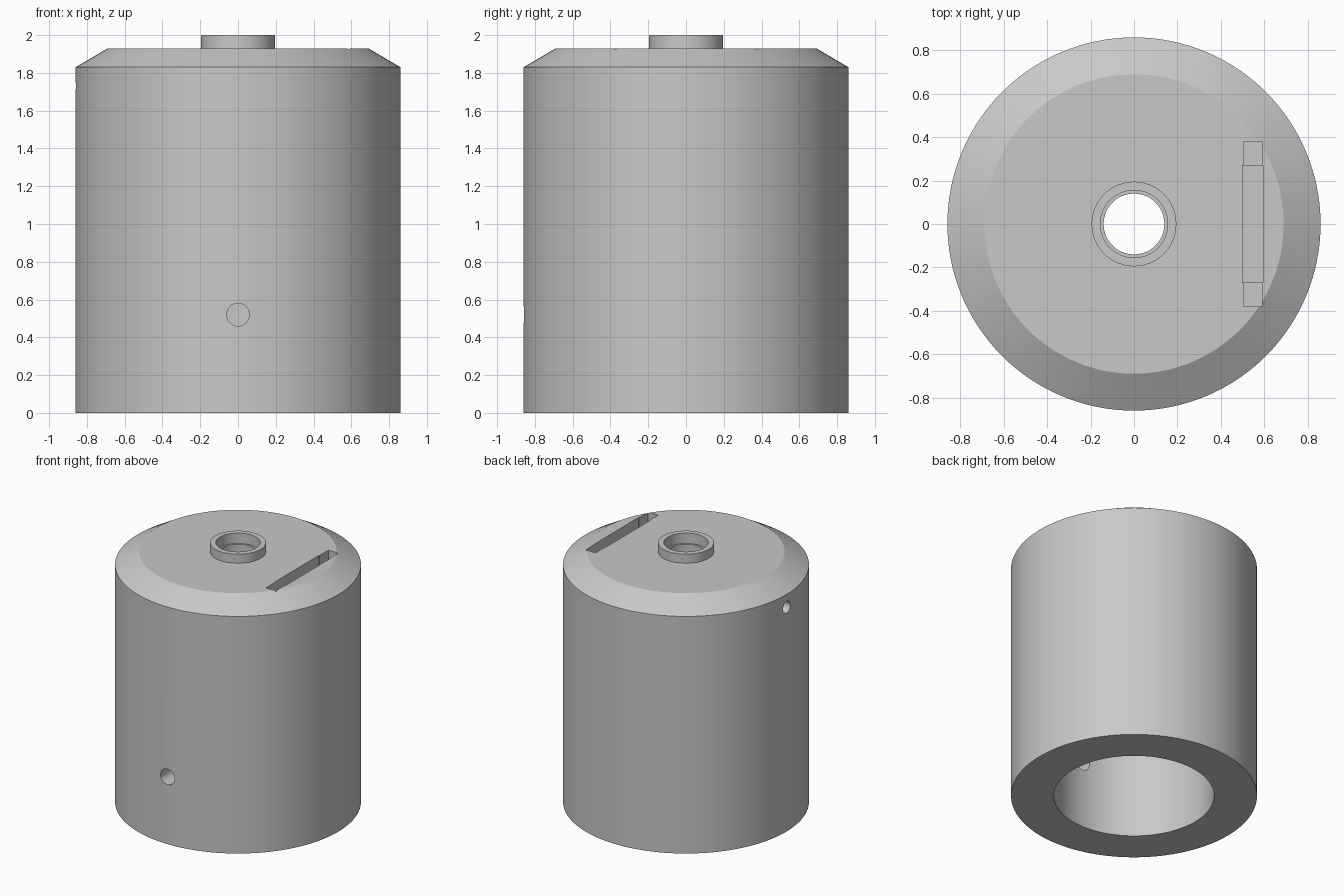
import bpy, bmesh, math
from mathutils import Matrix

cube = bpy.data.objects.get("Cube")
if cube:
    bpy.data.objects.remove(cube, do_unlink=True)

grey = bpy.data.materials.new("plain grey")
grey.use_nodes = True
colour = (0.58, 0.58, 0.58, 1)
grey.diffuse_color = colour
grey.node_tree.nodes["Principled BSDF"].inputs["Base Color"].default_value = colour


def make_object(name, bm):
    bmesh.ops.recalc_face_normals(bm, faces=bm.faces[:])
    mesh = bpy.data.meshes.new(name)
    bm.to_mesh(mesh)
    bm.free()
    mesh.materials.append(grey)
    obj = bpy.data.objects.new(name, mesh)
    bpy.context.collection.objects.link(obj)
    return obj


def lathe(name, profile, steps=128):
    """Revolve a closed (radius, height) profile around z."""
    bm = bmesh.new()
    rings = []
    for i in range(steps):
        a = 2 * math.pi * i / steps
        rings.append([bm.verts.new((r * math.cos(a), r * math.sin(a), z)) for r, z in profile])
    n = len(profile)
    for i in range(steps):
        a, b = rings[i], rings[(i + 1) % steps]
        for j in range(n):
            k = (j + 1) % n
            bm.faces.new((a[j], b[j], b[k], a[k]))
    return make_object(name, bm)


def box(name, x0, x1, y0, y1, z0, z1):
    bm = bmesh.new()
    place = Matrix.Translation(((x0 + x1) / 2, (y0 + y1) / 2, (z0 + z1) / 2))
    size = Matrix.Diagonal((x1 - x0, y1 - y0, z1 - z0, 1))
    bmesh.ops.create_cube(bm, size=1, matrix=place @ size)
    return make_object(name, bm)


def rod(name, radius, length, centre, axis):
    bm = bmesh.new()
    matrix = Matrix.Translation(centre) @ Matrix.Rotation(math.pi / 2, 4, axis)
    bmesh.ops.create_cone(bm, cap_ends=True, segments=32, radius1=radius,
                          radius2=radius, depth=length, matrix=matrix)
    return make_object(name, bm)


# Hollow body with bevelled shoulder, collar and stepped neck opening
body = lathe("hollow_body", [
    (0.86, 0), (0.86, 1.83), (0.69, 1.93),      # outer wall and shoulder
    (0.195, 1.93), (0.195, 2.0), (0.155, 2.0),  # collar
    (0.155, 1.92), (0.14, 1.92), (0.14, 1.6),   # neck
    (0.56, 1.6), (0.56, 0)])                    # bore

# Cutters: side holes and the top slot with its two end pockets
cutters = [
    rod("front_hole_cutter", 0.06, 0.6, (0, -0.75, 0.52), 'X'),
    rod("right_hole_cutter", 0.045, 0.95, (-0.56, 0, 1.73), 'Y'),
    box("slot_cutter", 0.5, 0.595, -0.27, 0.27, 1.72, 2.1),
]
for side, name in ((-1, "front"), (1, "back")):
    y0, y1 = sorted((side * 0.255, side * 0.38))
    cutters.append(box(name + "_pocket_cutter", 0.505, 0.59, y0, y1, 1.78, 2.1))

for cutter in cutters:
    cutter.hide_render = True
    cutter.hide_set(True)
    mod = body.modifiers.new(cutter.name, 'BOOLEAN')
    mod.operation = 'DIFFERENCE'
    mod.solver = 'EXACT'
    mod.object = cutter

# Bake the cuts, drop the cutters and shade smooth
bpy.ops.object.select_all(action='DESELECT')
bpy.context.view_layer.objects.active = body
body.select_set(True)
for mod in list(body.modifiers):
    bpy.ops.object.modifier_apply(modifier=mod.name)
for cutter in cutters:
    bpy.data.objects.remove(cutter, do_unlink=True)
bpy.ops.object.shade_smooth_by_angle(angle=math.radians(25))
